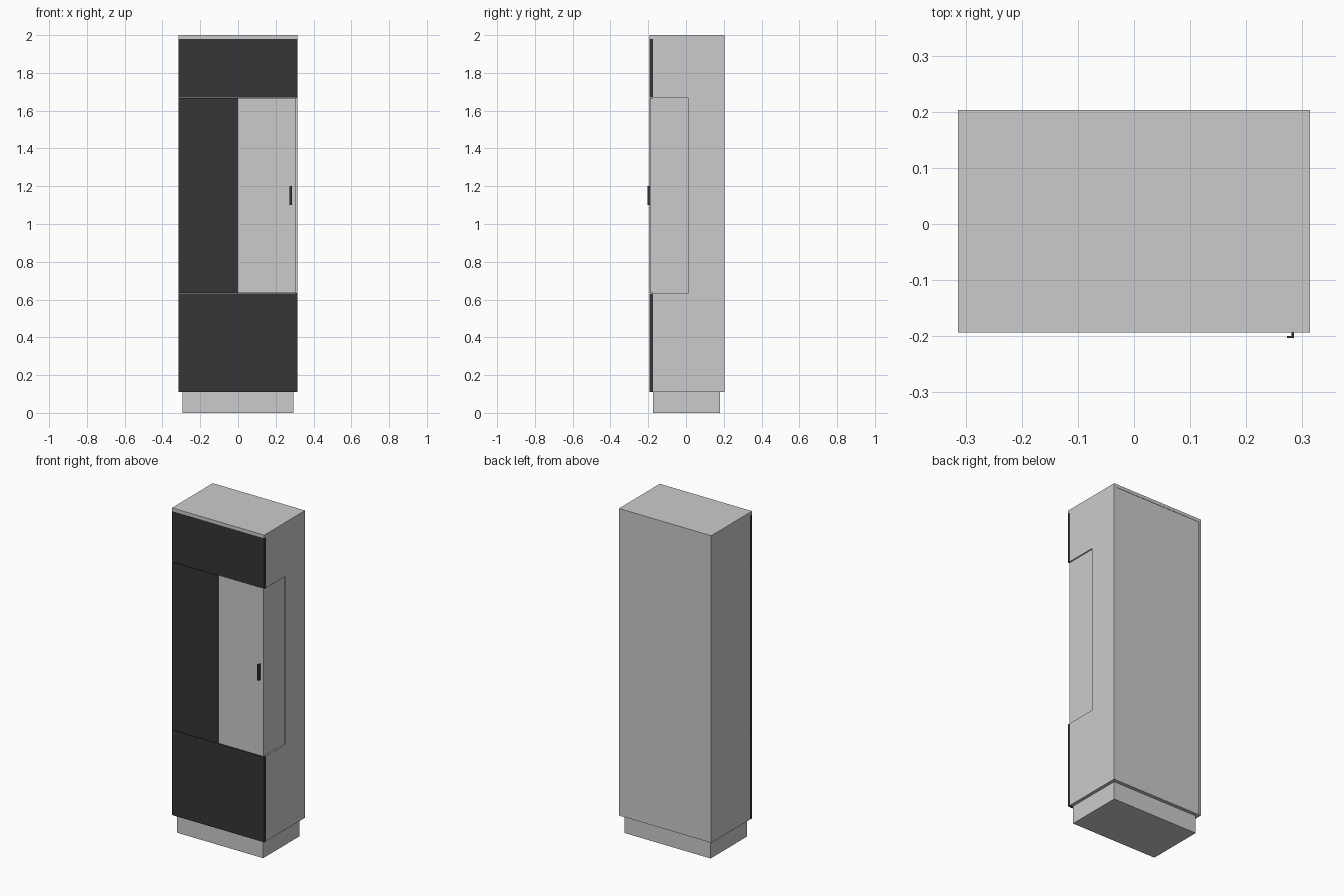
import bpy, bmesh

if "Cube" in bpy.data.objects:
    bpy.data.objects.remove(bpy.data.objects["Cube"])

W, YF, YB = 0.314, -0.1935, 0.2035      # half width, front and back planes
T = 0.016                               # board thickness
Z0, Z1, Z2, Z3 = 0.11, 0.634, 1.668, 1.98  # panel split heights

dark = bpy.data.materials.new("dark_finish")
dark.diffuse_color = (0.035, 0.035, 0.035, 1)
dark.use_nodes = True
dark.node_tree.nodes["Principled BSDF"].inputs["Base Color"].default_value = dark.diffuse_color


def finish(name, bm, mat=None):
    bmesh.ops.recalc_face_normals(bm, faces=bm.faces)
    me = bpy.data.meshes.new(name)
    bm.to_mesh(me)
    bm.free()
    if mat:
        me.materials.append(mat)
    ob = bpy.data.objects.new(name, me)
    bpy.context.collection.objects.link(ob)
    return ob


def box(name, x, y, z, mat=None):
    bm = bmesh.new()
    bmesh.ops.create_cube(bm, size=1)
    for v in bm.verts:
        v.co = [a + (b - a) * (c + 0.5) for (a, b), c in zip((x, y, z), v.co)]
    return finish(name, bm, mat)


def prism(name, pts, offset, mat=None):
    # flat outline pushed along the offset vector
    bm = bmesh.new()
    f = bm.faces.new([bm.verts.new(p) for p in pts])
    r = bmesh.ops.extrude_face_region(bm, geom=[f], use_keep_orig=True)
    verts = [g for g in r["geom"] if isinstance(g, bmesh.types.BMVert)]
    bmesh.ops.translate(bm, verts=verts, vec=offset)
    return finish(name, bm, mat)


FB = YF + 0.0185    # back plane of the front panels
GB = 0.014          # rear edge of the side window

# Base and carcass boards
box("plinth", (-0.294, 0.294), (-0.175, 0.18), (0, Z0))
box("top_board", (-W, W), (YF, YB), (Z3, 2.0))
box("bottom_board", (-W + T, W - T), (FB, YB - 0.002), (Z0, Z0 + T))
box("back_panel", (-W + T, W - T), (YB - 0.012, YB - 0.002), (Z0 + T, Z3))
box("left_side", (-W, -W + T), (FB, YB), (Z0, Z3))

# Right side board, notched for the corner window
notched = [(FB, Z0), (YB, Z0), (YB, Z3), (FB, Z3),
           (FB, Z2), (GB, Z2), (GB, Z1), (FB, Z1)]
prism("right_side", [(W - T, y, z) for y, z in notched], (T, 0, 0))

# Inner shelves and divider around the display space
for i, z in enumerate((Z1 - T, Z2)):
    box(f"shelf_{i + 1}", (-W + T, W - T), (FB, YB - 0.012), (z, z + T))
box("divider", (-T, 0), (FB, YB - 0.012), (Z1, Z2))

# Dark front panels
box("lower_front", (-W, W), (YF, FB), (Z0, Z1 - 0.001), dark)
box("upper_front", (-W, W), (YF, FB), (Z2 + 0.001, Z3), dark)
box("middle_front", (-W, -0.001), (YF, FB), (Z1 + 0.001, Z2 - 0.001), dark)

# Corner window: front pane and side pane
box("front_pane", (0.001, 0.307), (YF + 0.003, YF + 0.009), (Z1 + 0.001, Z2 - 0.001))
box("side_pane", (0.300, 0.306), (YF + 0.009, GB), (Z1, Z2))

# L-shaped pull handle
pull = [(0.285, YF + 0.003), (0.285, -YB), (0.273, -YB),
        (0.273, -YB + 0.004), (0.281, -YB + 0.004), (0.281, YF + 0.003)]
prism("handle", [(x, y, 1.1) for x, y in pull], (0, 0, 0.1), dark)
